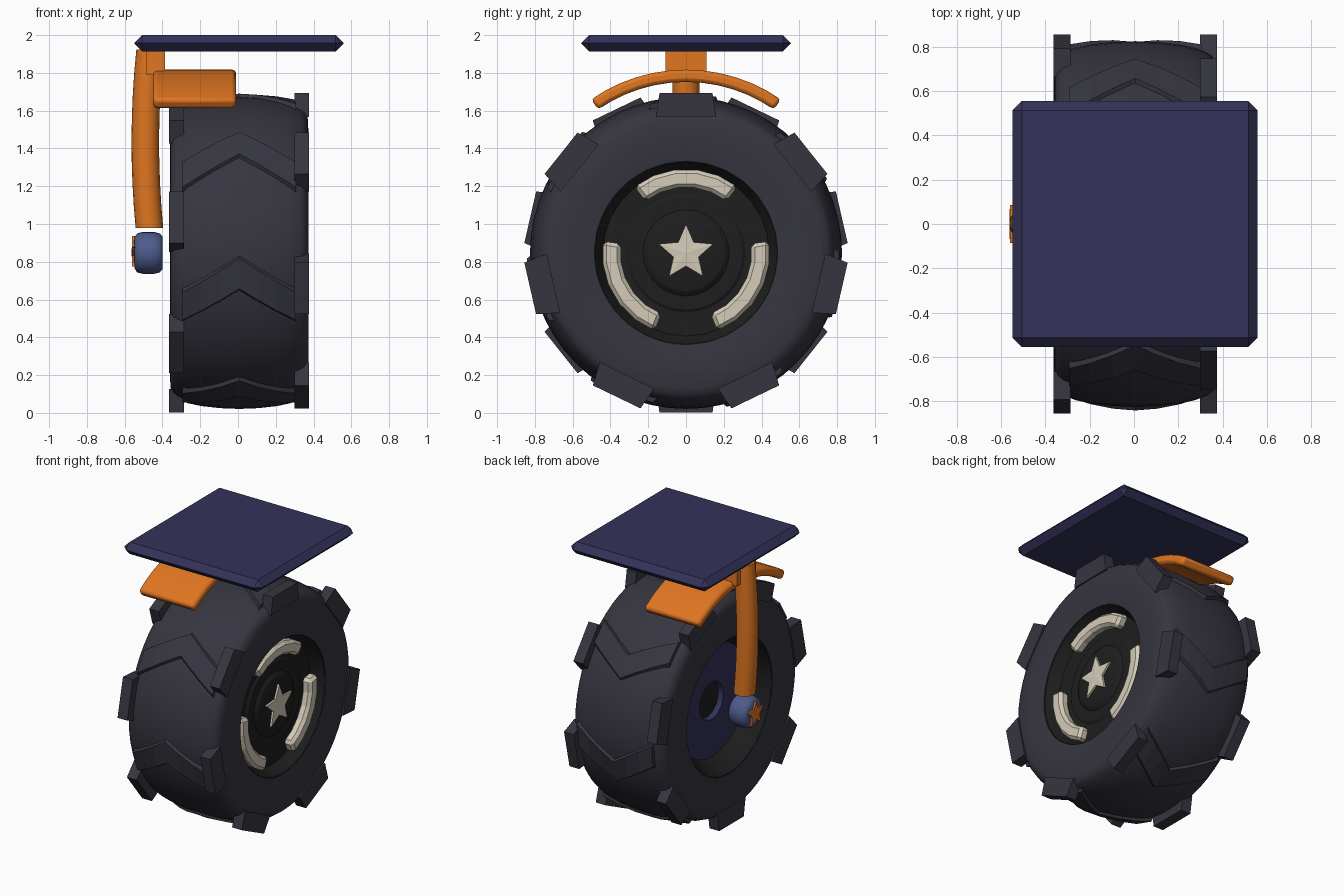
import bpy, bmesh
from math import sin, cos, radians, pi

cube = bpy.data.objects.get("Cube")
if cube:
    bpy.data.objects.remove(cube, do_unlink=True)

CZ = 0.847          # axle height
STEP = 360 / 7      # tread spacing
SHIFT = 0.006       # puts the wheel and its arm about the middle


def material(name, r, g, b):
    m = bpy.data.materials.new(name)
    m.use_nodes = True
    m.diffuse_color = (r, g, b, 1)
    bsdf = next(n for n in m.node_tree.nodes if n.type == 'BSDF_PRINCIPLED')
    bsdf.inputs["Base Color"].default_value = (r, g, b, 1)
    bsdf.inputs["Roughness"].default_value = 0.7
    return m


RUBBER = material("dark rubber", 0.037, 0.036, 0.051)
BLACK = material("black rim", 0.013, 0.013, 0.013)
NAVY = material("navy", 0.033, 0.032, 0.1)
BLUE = material("blue cap", 0.075, 0.105, 0.26)
ORANGE = material("orange", 0.74, 0.18, 0.015)
CREAM = material("cream", 0.66, 0.6, 0.48)


def polar(x, r, deg, t=0):
    """Point around the axle, 0 degrees at the front, 90 at the top, t sideways."""
    a = radians(deg)
    return (x, t * sin(a) - r * cos(a), CZ + r * sin(a) + t * cos(a))


def finish(bm, name, mats, smooth=None, bevel=0, segments=1):
    bmesh.ops.remove_doubles(bm, verts=bm.verts, dist=1e-5)
    bmesh.ops.recalc_face_normals(bm, faces=bm.faces)
    mesh = bpy.data.meshes.new(name)
    bm.to_mesh(mesh)
    bm.free()
    for m in mats:
        mesh.materials.append(m)
    ob = bpy.data.objects.new(name, mesh)
    ob.location.x = SHIFT
    bpy.context.scene.collection.objects.link(ob)
    if bevel:
        mod = ob.modifiers.new("bevel", 'BEVEL')
        mod.width = bevel
        mod.segments = segments
        mod.limit_method = 'ANGLE'
        mod.angle_limit = radians(40)
    if smooth:
        bpy.ops.object.select_all(action='DESELECT')
        ob.select_set(True)
        bpy.context.view_layer.objects.active = ob
        bpy.ops.object.shade_smooth_by_angle(angle=radians(smooth))
    return ob


def loft(bm, rings):
    """Skin a row of closed rings and cap both ends."""
    vs = [[bm.verts.new(p) for p in ring] for ring in rings]
    n = len(vs[0])
    for a, b in zip(vs, vs[1:]):
        for i in range(n):
            j = (i + 1) % n
            bm.faces.new((a[i], a[j], b[j], b[i]))
    bm.faces.new(vs[0])
    bm.faces.new(vs[-1])


def lathe(name, profile, sides, mats, pick=lambda i: 0, closed=False, smooth=35):
    """Turn an (x, radius) profile around the axle."""
    bm = bmesh.new()
    rows = [[bm.verts.new(polar(x, r, 360 * k / sides)) for k in range(sides)]
            for x, r in profile]
    pairs = list(zip(rows, rows[1:] + rows[:1]))
    for i, (a, b) in enumerate(pairs if closed else pairs[:-1]):
        for k in range(sides):
            j = (k + 1) % sides
            bm.faces.new((a[k], a[j], b[j], b[k])).material_index = pick(i)
    return finish(bm, name, mats, smooth)


def box(name, lo, hi, mat, **kw):
    bm = bmesh.new()
    loft(bm, [[(lo[0], lo[1], z), (hi[0], lo[1], z), (hi[0], hi[1], z), (lo[0], hi[1], z)]
              for z in (lo[2], hi[2])])
    return finish(bm, name, [mat], **kw)


def star(name, radius, x0, x1, peak, mat):
    def ring(x, s):
        return [polar(x, s * radius * (0.46 if k % 2 else 1), 90 + 36 * k) for k in range(10)]
    bm = bmesh.new()
    loft(bm, [ring(x0, 1), ring(x1, 1), ring(peak, 0.02)])
    return finish(bm, name, [mat])


# Tyre body with flat sidewalls and a firm shoulder
half = [(0, 0.826), (0.1, 0.822), (0.2, 0.811), (0.27, 0.796), (0.325, 0.774),
        (0.35, 0.755), (0.363, 0.715), (0.367, 0.64), (0.365, 0.56), (0.355, 0.488),
        (0.3, 0.488)]
lathe("tyre", half + [(-x, r) for x, r in half[:0:-1]], 56, [RUBBER], closed=True, smooth=40)

# Side lugs, the two rows staggered by half a step
bm = bmesh.new()
for side, start in ((1, 90), (-1, -90)):
    for k in range(7):
        loft(bm, [[polar(side * x, r, start + k * STEP, t) for t, r in
                   ((-0.16, 0.72), (0.16, 0.72), (0.14, 0.846), (-0.14, 0.846))]
                  for x in (0.292, 0.37)])
finish(bm, "side_lugs", [RUBBER])

# Chevron treads with sloping flanks
bm = bmesh.new()
for k in range(7):
    rings = []
    for x in (-0.3, -0.2, -0.1, 0, 0.1, 0.2, 0.3):
        mid = -7.5 + k * STEP - 13 * abs(x) / 0.3
        top = 0.843 - 0.35 * x * x
        low = top - 0.06
        rings.append([polar(x, low, mid - 8.5), polar(x, top, mid - 5.5),
                      polar(x, top, mid + 5.5), polar(x, low, mid + 8.5)])
    loft(bm, rings)
finish(bm, "chevron_treads", [RUBBER])

# Rim: dish and hub outside, navy recessed face with a bore inside
rim = [(0.312, 0), (0.31, 0.16), (0.298, 0.205), (0.28, 0.228), (0.28, 0.3),
       (0.27, 0.315), (0.27, 0.44), (0.35, 0.484), (0.35, 0.496), (-0.35, 0.496),
       (-0.35, 0.484), (-0.215, 0.4), (-0.21, 0.135), (-0.175, 0.125), (-0.175, 0)]
lathe("rim", rim, 28, [BLACK, NAVY], pick=lambda i: 1 if i in (11, 12) else 0, smooth=20)

# Three raised arcs on the dish
bm = bmesh.new()
for centre in (90, 210, 330):
    loft(bm, [[polar(x, r, centre - 38 + 76 * i / 5) for x, r in
               ((0.255, 0.348), (0.255, 0.444), (0.333, 0.444), (0.333, 0.348))]
              for i in range(6)])
finish(bm, "rim_arcs", [CREAM], bevel=0.02)

star("hub_star", 0.152, 0.3, 0.325, 0.33, CREAM)

# Axle cap and its star
cap = [(-0.405, 0), (-0.405, 0.085), (-0.42, 0.103), (-0.45, 0.111), (-0.51, 0.111),
       (-0.54, 0.103), (-0.555, 0.08), (-0.557, 0)]
lathe("axle_cap", cap, 24, [BLUE], smooth=50)
star("cap_star", 0.09, -0.545, -0.567, -0.569, ORANGE)

# Bowed support arm
bm = bmesh.new()
rings = []
for i in range(9):
    t = i / 8
    x = -0.475 - 0.095 * t * (1 - t) + 0.004 * t
    rings.append([(x + 0.073 * cos(2 * pi * k / 16), 0.072 * sin(2 * pi * k / 16),
                   0.98 + 0.945 * t) for k in range(16)])
loft(bm, rings)
finish(bm, "support_arm", [ORANGE], smooth=40)

# Bracket joining arm, mudguard and plate
box("arm_bracket", (-0.49, -0.108, 1.79), (-0.392, 0.108, 1.92), ORANGE)

# Curved mudguard
bm = bmesh.new()
rings = []
for i in range(13):
    a = radians(-34.8 + 69.6 * i / 12)
    rings.append([(x, r * sin(a), 0.937 + r * cos(a))
                  for x, r in ((-0.455, 0.815), (-0.016, 0.815), (-0.016, 0.88), (-0.455, 0.88))])
loft(bm, rings)
finish(bm, "mudguard", [ORANGE], smooth=25, bevel=0.02, segments=2)

# Top mounting plate
box("top_plate", (-0.555, -0.555, 1.914), (0.553, 0.555, 2.0), NAVY, bevel=0.042)
